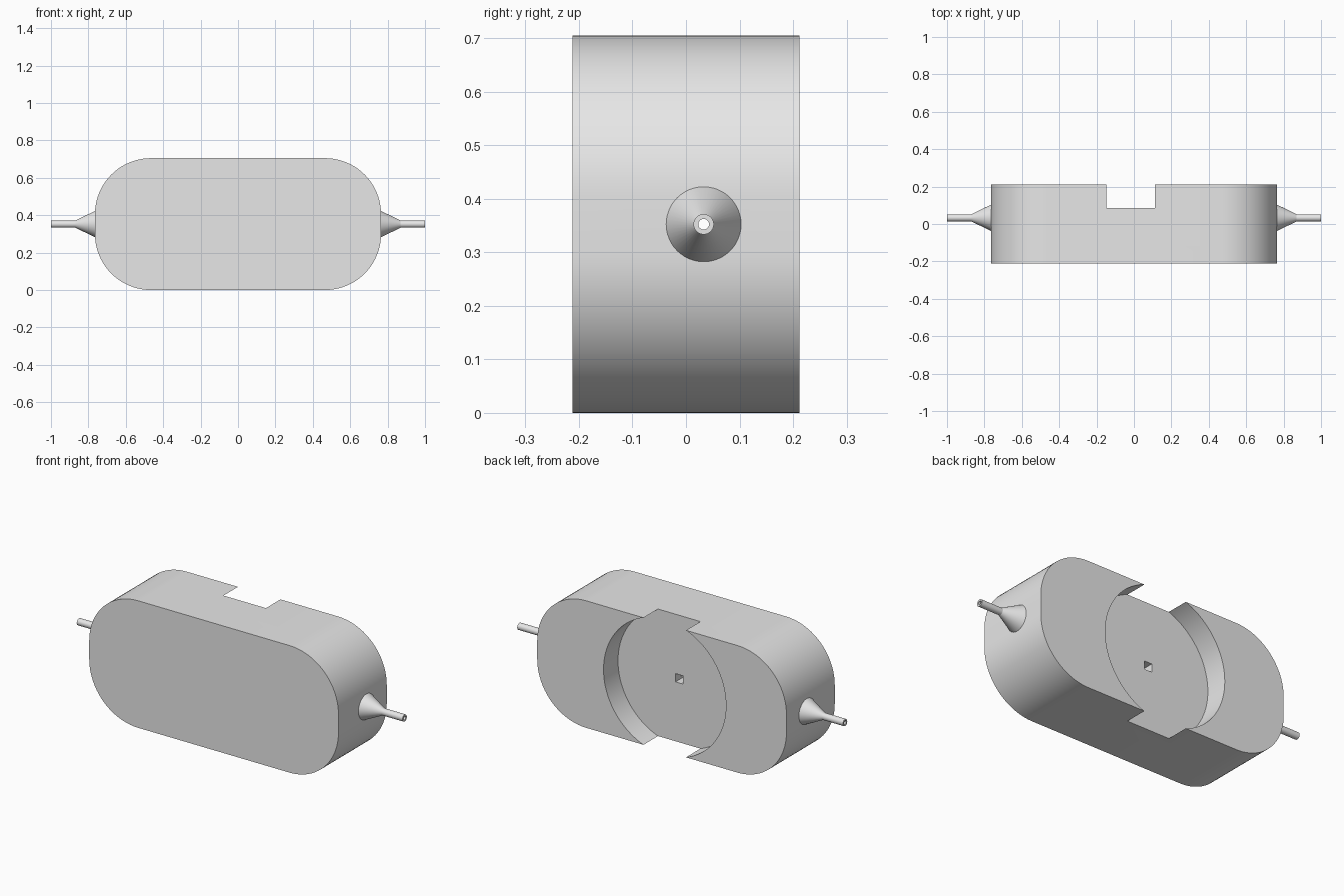
import bpy, bmesh, math
from mathutils import Matrix, Vector

cube = bpy.data.objects.get("Cube")
if cube:
    bpy.data.objects.remove(cube, do_unlink=True)

HALF_X, HEIGHT, HALF_Y, CORNER = 0.765, 0.705, 0.212, 0.30
MID_Z = HEIGHT / 2
RECESS_X, RECESS_R, FLOOR_Y = -0.018, 0.376, 0.085
BORE_Y, BORE_R = 0.033, 0.01

grey = bpy.data.materials.new("light_grey")
grey.use_nodes = True
grey.diffuse_color = (0.8, 0.8, 0.8, 1)
grey.node_tree.nodes["Principled BSDF"].inputs["Base Color"].default_value = (0.8, 0.8, 0.8, 1)


def make_object(name, bm):
    bmesh.ops.recalc_face_normals(bm, faces=bm.faces)
    mesh = bpy.data.meshes.new(name)
    bm.to_mesh(mesh)
    bm.free()
    mesh.materials.append(grey)
    obj = bpy.data.objects.new(name, mesh)
    bpy.context.collection.objects.link(obj)
    return obj


def select_only(obj):
    bpy.ops.object.select_all(action='DESELECT')
    obj.select_set(True)
    bpy.context.view_layer.objects.active = obj


def smooth(obj):
    select_only(obj)
    bpy.ops.object.shade_smooth_by_angle(angle=math.radians(25))


def cylinder(name, radius, depth, centre, axis, segments):
    bm = bmesh.new()
    turn = Matrix.Rotation(math.pi / 2, 4, axis)
    bmesh.ops.create_cone(bm, cap_ends=True, segments=segments, radius1=radius,
                          radius2=radius, depth=depth,
                          matrix=Matrix.Translation(centre) @ turn)
    return make_object(name, bm)


def box(name, size, centre):
    bm = bmesh.new()
    bmesh.ops.create_cube(bm, size=1, matrix=Matrix.Translation(centre) @ Matrix.Diagonal((*size, 1)))
    return make_object(name, bm)


def cut(target, cutter):
    mod = target.modifiers.new("cut", 'BOOLEAN')
    mod.operation = 'DIFFERENCE'
    mod.solver = 'EXACT'
    mod.object = cutter
    select_only(target)
    bpy.ops.object.modifier_apply(modifier=mod.name)
    bpy.data.objects.remove(cutter, do_unlink=True)


# Body: rounded rectangle extruded from front to back
bm = bmesh.new()
steps = 20
outline = []
for quarter, (sx, sz) in enumerate([(1, 1), (-1, 1), (-1, -1), (1, -1)]):
    for i in range(steps + 1):
        a = (quarter + i / steps) * math.pi / 2
        outline.append(bm.verts.new((sx * (HALF_X - CORNER) + CORNER * math.cos(a), -HALF_Y,
                                     MID_Z + sz * (MID_Z - CORNER) + CORNER * math.sin(a))))
front = bm.faces.new(outline)
new = bmesh.ops.extrude_face_region(bm, geom=[front])["geom"]
bmesh.ops.translate(bm, vec=(0, 2 * HALF_Y, 0),
                    verts=[v for v in new if isinstance(v, bmesh.types.BMVert)])
body = make_object("body", bm)

# Round recess in the back, open at the top and bottom
cut(body, cylinder("recess_cutter", RECESS_R, 0.4,
                   Vector((RECESS_X, FLOOR_Y + 0.2, MID_Z)), 'X', 96))
# Lengthwise bore, and the square pocket that reaches it
cut(body, cylinder("bore_cutter", BORE_R, 2, Vector((0, BORE_Y, MID_Z)), 'Y', 32))
cut(body, box("pocket_cutter", (0.046, 0.12, 0.046), Vector((RECESS_X, 0.07, MID_Z))))
smooth(body)


# Flared hollow spouts on both ends
def spout(name, side):
    profile = [(HALF_X, BORE_R), (HALF_X - 0.015, 0.07), (HALF_X, 0.07),
               (0.87, 0.019), (1, 0.019), (1, BORE_R)]
    bm = bmesh.new()
    verts = [bm.verts.new((side * x, BORE_Y, MID_Z + r)) for x, r in profile]
    edges = [bm.edges.new((v, verts[(i + 1) % len(verts)])) for i, v in enumerate(verts)]
    bmesh.ops.spin(bm, geom=verts + edges, cent=(0, BORE_Y, MID_Z), axis=(1, 0, 0),
                   angle=2 * math.pi, steps=48)
    bmesh.ops.remove_doubles(bm, verts=bm.verts, dist=1e-5)
    smooth(make_object(name, bm))


spout("left_spout", 1)
spout("right_spout", -1)
